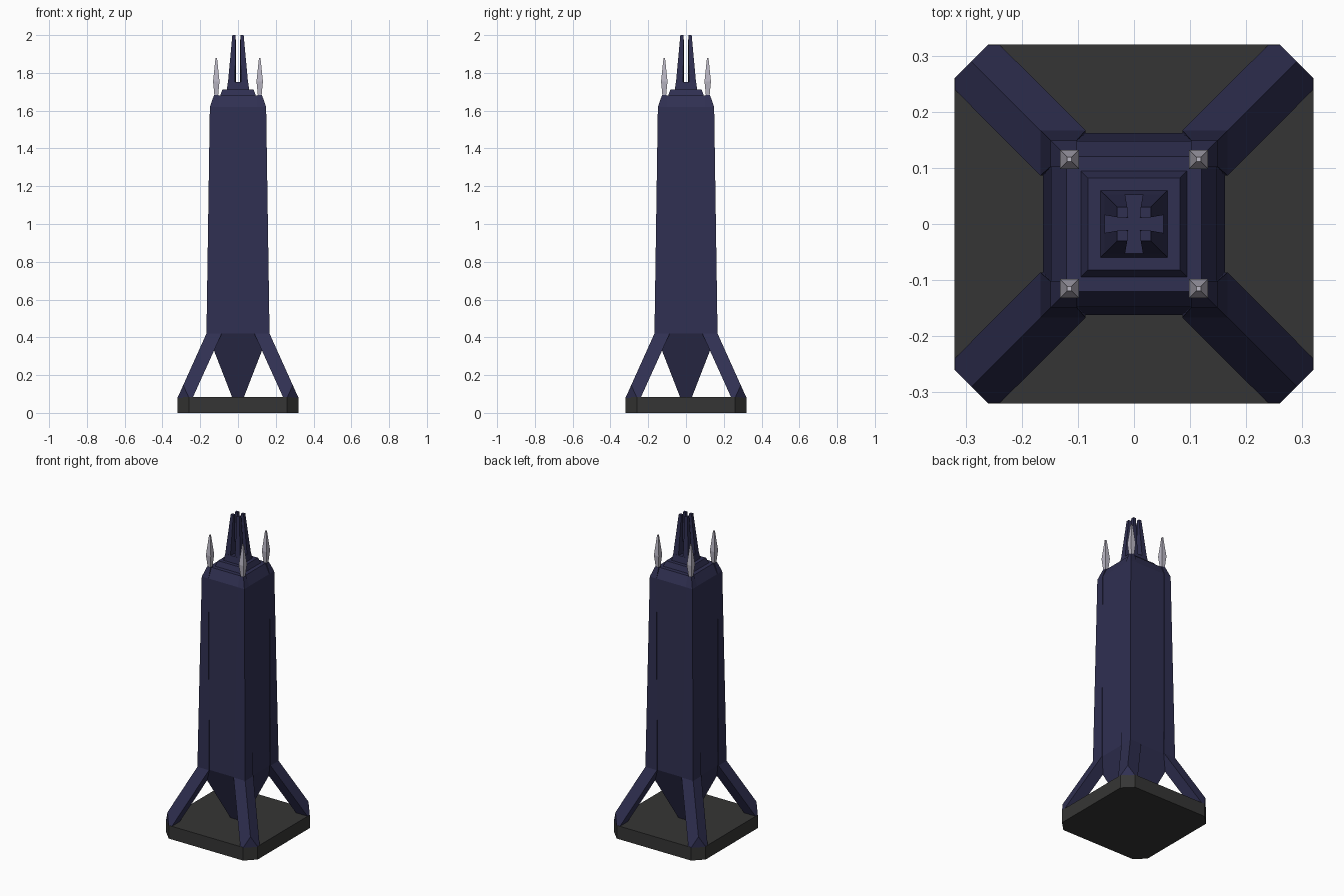
import bpy, bmesh
from mathutils import Vector

if "Cube" in bpy.data.objects:
    bpy.data.objects.remove(bpy.data.objects["Cube"])


def material(name, rgb):
    m = bpy.data.materials.new(name)
    m.diffuse_color = (*rgb, 1)
    m.use_nodes = True
    m.node_tree.nodes["Principled BSDF"].inputs["Base Color"].default_value = m.diffuse_color
    return m


NAVY = material("navy", (0.029, 0.029, 0.083))
CHARCOAL = material("charcoal", (0.036, 0.036, 0.035))
SILVER = material("silver", (0.50, 0.48, 0.56))


def square(lo, hi, cx=0.0):
    return [(lo, lo), (hi, lo), (hi, hi), (lo, hi)]


def loft(name, rings, mat, sx=1, sy=1, clip=None):
    """Skin a stack of (outline, z) rings, capped at both ends."""
    bm = bmesh.new()
    loops = [[bm.verts.new((x * sx, y * sy, z)) for x, y in pts] for pts, z in rings]
    for a, b in zip(loops, loops[1:]):
        n = len(a)
        for i in range(n):
            j = (i + 1) % n
            bm.faces.new((a[i], a[j], b[j], b[i]))
    bm.faces.new(loops[0])
    bm.faces.new(loops[-1])
    if clip:
        # cut off the corner beyond the vertical plane |x| + |y| = clip
        geom = bm.verts[:] + bm.edges[:] + bm.faces[:]
        cut = bmesh.ops.bisect_plane(bm, geom=geom, dist=1e-6,
                                     plane_co=Vector((sx * clip / 2, sy * clip / 2, 0)),
                                     plane_no=Vector((sx, sy, 0)).normalized(),
                                     clear_outer=True)
        edges = [e for e in bm.edges if e.is_boundary]
        bmesh.ops.holes_fill(bm, edges=edges, sides=0)
    bmesh.ops.recalc_face_normals(bm, faces=bm.faces[:])
    me = bpy.data.meshes.new(name)
    bm.to_mesh(me)
    bm.free()
    me.materials.append(mat)
    ob = bpy.data.objects.new(name, me)
    bpy.context.collection.objects.link(ob)
    return ob


def centred(h):
    return square(-h, h)


# base slab with cut corners
A, C = 0.32, 0.26
octagon = [(-C, -A), (C, -A), (A, -C), (A, C), (C, A), (-C, A), (-A, C), (-A, -C)]
loft("base_slab", [(octagon, 0), (octagon, 0.083)], CHARCOAL)

# tower shaft standing on an inverted pyramid
loft("tower_shaft", [(centred(0.03), 0.08), (centred(0.162), 0.42),
                     (centred(0.148), 1.62), (centred(0.12), 1.68)], NAVY)

# stepped roof
loft("roof_step", [(centred(0.096), 1.675), (centred(0.082), 1.713)], NAVY)
loft("spire_foot", [(centred(0.06), 1.71), (centred(0.053), 1.753)], NAVY)

# parts repeated in the four corners
for sx in (-1, 1):
    for sy in (-1, 1):
        tag = ("back" if sy > 0 else "front") + ("_right" if sx > 0 else "_left")
        # splayed leg running into the corner pillar
        loft("corner_leg_" + tag,
             [(square(0.24, 0.32), 0.08), (square(0.086, 0.167), 0.42),
              (square(0.102, 0.149), 1.62), (square(0.102, 0.127), 1.682)],
             NAVY, sx, sy, clip=A + C)
        # spire prong, flared at the foot
        loft("spire_prong_" + tag,
             [([(0.011, 0.011), (0.053, 0.016), (0.053, 0.053), (0.016, 0.053)], 1.75),
              (square(0.012, 0.03), 2.0)], NAVY, sx, sy)
        # roof spike
        c = 0.115
        loft("roof_spike_" + tag,
             [(square(c - h, c + h), z) for h, z in
              ((0.009, 1.67), (0.017, 1.755), (0.004, 1.88))], SILVER, sx, sy)
